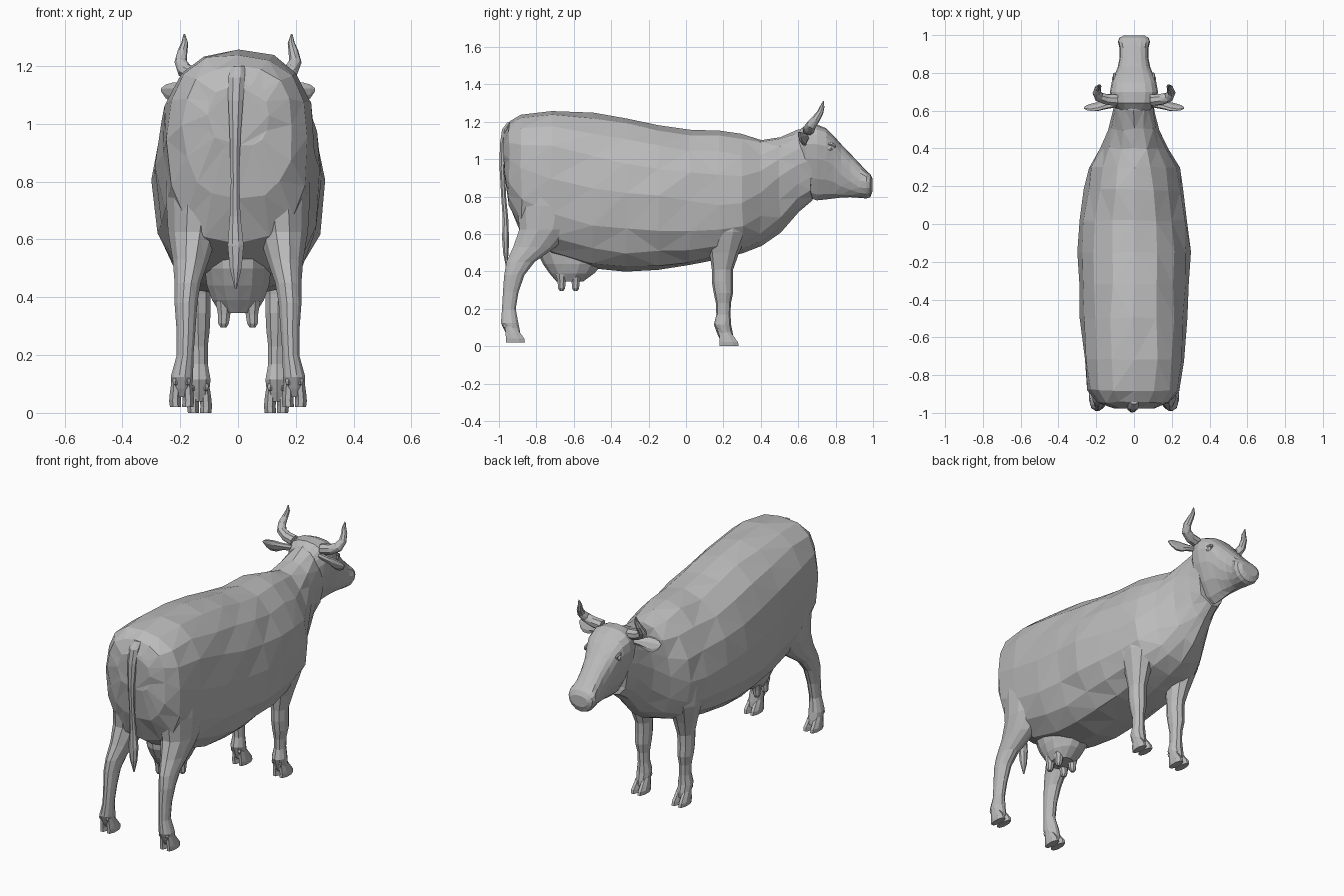
import bpy, bmesh, math, random
from mathutils import Vector

random.seed(4)
grey = bpy.data.materials.new("plain_grey")
grey.diffuse_color = (0.5, 0.5, 0.5, 1)


def make(name, rings, jitter=0.0):
    """Skin a list of equal-sized point rings into a closed flat-faced object."""
    bm = bmesh.new()
    vs = [[bm.verts.new(Vector(p) + Vector([random.uniform(-jitter, jitter) for _ in range(3)]))
           for p in ring] for ring in rings]
    n = len(vs[0])
    for a, b in zip(vs, vs[1:]):
        for i in range(n):
            j = (i + 1) % n
            bm.faces.new((a[i], a[j], b[j], b[i]))
    bm.faces.new(vs[0])
    bm.faces.new(vs[-1])
    bmesh.ops.recalc_face_normals(bm, faces=bm.faces)
    bmesh.ops.triangulate(bm, faces=bm.faces)
    me = bpy.data.meshes.new(name)
    bm.to_mesh(me)
    bm.free()
    me.materials.append(grey)
    ob = bpy.data.objects.new(name, me)
    bpy.context.collection.objects.link(ob)
    return ob


def oval(c, u, v, n=10):
    """Ring around c spanned by the half-axes u and v."""
    c, u, v = Vector(c), Vector(u), Vector(v)
    return [c + u * math.cos(2 * math.pi * (i + .5) / n) + v * math.sin(2 * math.pi * (i + .5) / n)
            for i in range(n)]


def slice_y(y, zb, zt, hw, zw, top=2.5, low=2.5, n=16):
    """Cross-section at y: bottom, top, half width, widest height, squareness above and below."""
    ring = []
    for i in range(n):
        a = 2 * math.pi * i / n
        c, s = math.cos(a), math.sin(a)
        p = top if s > 0 else low
        x = hw * math.copysign(abs(c) ** (2 / p), c)
        k = abs(s) ** (2 / p)
        ring.append((x, y, zw + (zt - zw) * k if s > 0 else zw - (zw - zb) * k))
    return ring


def column(name, rows, s=1, n=10):
    """Horizontal ovals given as x, y, z, x radius, y radius."""
    return make(name, [oval((s * x, y, z), (rx, 0, 0), (0, ry, 0), n) for x, y, z, rx, ry in rows])


def tube(name, pts, radii, n=10):
    """Round tube that follows a path."""
    pts = [Vector(p) for p in pts]
    rings = []
    for i, p in enumerate(pts):
        t = (pts[min(i + 1, len(pts) - 1)] - pts[max(i - 1, 0)]).normalized()
        u = t.cross(Vector((0.3, 1, 0))).normalized()
        rings.append(oval(p, u * radii[i], t.cross(u) * radii[i], n))
    return make(name, rings)


def ball(name, c, r, n=8, rows=6):
    rings = []
    for i in range(rows + 1):
        a = math.pi * (i / rows - .5) * .97
        k = math.cos(a)
        rings.append(oval((c[0], c[1], c[2] + r[2] * math.sin(a)), (r[0] * k, 0, 0), (0, r[1] * k, 0), n))
    return make(name, rings)


# Trunk and neck: round rump, narrow ridge along the back and withers
make("body", [slice_y(*r) for r in (
    (-.972, .92, 1.14, .11, 1.03, 2.3, 2.3), (-.945, .74, 1.205, .19, 1.0, 2.3),
    (-.88, .59, 1.243, .245, .95, 2.4),
    (-.72, .48, 1.26, .265, .9, 2.5), (-.5, .42, 1.245, .283, .85, 2.25), (-.32, .40, 1.22, .292, .82, 2.1),
    (-.15, .41, 1.18, .298, .8, 2.05), (.02, .43, 1.152, .285, .78, 2.05), (.18, .465, 1.156, .262, .76, 2.0),
    (.3, .50, 1.13, .238, .77, 2.0), (.4, .54, 1.107, .178, .82, 2.1), (.5, .61, 1.122, .132, .9, 2.2, 2.2),
    (.6, .715, 1.155, .11, .97, 2.4, 2), (.67, .775, 1.16, .095, .99, 2.4, 2))], jitter=.006)

# Head, wedge-shaped below
make("head", [slice_y(*r) for r in (
    (.60, .88, 1.15, .085, 1.05, 2.4, 1.6), (.64, .80, 1.183, .118, 1.08, 2.5, 1.45),
    (.70, .78, 1.185, .127, 1.08, 2.6, 1.45), (.75, .785, 1.165, .118, 1.07, 2.6, 1.5),
    (.79, .79, 1.125, .102, 1.04, 2.6, 1.6), (.83, .795, 1.08, .086, .98, 2.6, 1.8),
    (.88, .797, 1.028, .076, .93, 2.6, 2), (.93, .793, .975, .076, .885, 2.5, 2.1),
    (.965, .79, .938, .085, .88, 2.4, 2), (.985, .797, .92, .078, .875, 2.3, 2),
    (.998, .83, .895, .055, .868, 2.2, 2))])

# Tail with its tuft
column("tail", (
    (0, -.93, 1.20, .025, .025), (-.005, -.96, 1.16, .032, .025), (-.008, -.975, 1.08, .028, .022),
    (-.01, -.982, .95, .02, .016), (-.01, -.975, .8, .016, .014), (-.01, -.965, .68, .02, .016),
    (-.008, -.965, .58, .03, .02), (-.008, -.963, .5, .022, .016), (-.008, -.96, .43, .004, .004)), n=8)

# Udder and teats
column("udder", (
    (0, -.61, .58, .12, .19), (0, -.61, .50, .118, .185), (0, -.605, .44, .11, .16),
    (0, -.61, .39, .092, .12), (0, -.622, .345, .062, .07)), n=14)
for s in (-1, 1):
    for y in (-.665, -.59):
        column("teat", ((.048, y, .385, .032, .032), (.048, y, .34, .023, .023),
                        (.05, y, .31, .02, .02), (.05, y, .295, .011, .011)), s, 8)


def hooves(name, s, x, y, z):
    """Cloven hoof in two halves with dewclaws behind."""
    for k in (-1, 1):
        cx = x + k * .021
        column(name, ((cx, y - .022, z + .085, .016, .03), (cx, y - .008, z + .052, .021, .042),
                      (cx + k * .002, y + .004, z + .022, .022, .053), (cx, y + .006, z, .021, .055)), s, 8)
        ball("dewclaw", (s * cx, y - .05, z + .09), (.012, .014, .016), 6, 4)


for s in (-1, 1):
    # Shoulder and front leg
    column("front_leg", (
        (.13, .20, .88, .09, .11), (.15, .21, .74, .10, .13), (.15, .215, .61, .088, .117),
        (.142, .205, .5, .064, .079), (.138, .195, .41, .046, .057), (.138, .194, .345, .045, .056),
        (.138, .20, .285, .042, .052), (.136, .20, .23, .033, .04), (.135, .20, .17, .032, .038),
        (.135, .195, .115, .042, .046), (.135, .208, .07, .037, .042), (.135, .215, .04, .034, .036)), s)
    hooves("front_hoof", s, .133, .225, 0)
    # Thigh and hind leg
    column("hind_leg", (
        (.14, -.735, .98, .095, .18), (.14, -.735, .88, .108, .182), (.145, -.735, .75, .108, .172),
        (.155, -.75, .625, .09, .146),
        (.163, -.81, .53, .065, .118), (.174, -.885, .45, .047, .078), (.18, -.918, .38, .041, .056),
        (.18, -.937, .29, .034, .043), (.183, -.947, .2, .03, .038), (.194, -.943, .125, .04, .048),
        (.195, -.93, .085, .036, .043), (.195, -.92, .055, .034, .036)), s, 12)
    hooves("hind_hoof", s, .195, -.918, .02)

    # Horns
    tube("horn", [(s * x, y, z) for x, y, z in (
        (.09, .655, 1.155), (.145, .66, 1.165), (.185, .672, 1.185), (.198, .695, 1.215),
        (.192, .718, 1.25), (.184, .728, 1.28), (.186, .735, 1.31))],
        (.032, .03, .027, .022, .017, .012, .003), 8)

    # Ears: flat drooping leaves
    make("ear", [oval((s * x, y, z), (0, ry, 0), (0, -.4 * rz, rz), 8) for x, y, z, ry, rz in (
        (.09, .64, 1.12, .02, .018), (.15, .63, 1.115, .02, .024), (.19, .622, 1.11, .019, .038),
        (.225, .618, 1.108, .015, .038), (.25, .616, 1.112, .01, .026), (.266, .614, 1.118, .003, .006))])

    # Eyes with lids, and nostrils
    ball("eye", (s * .1, .768, 1.06), (.017, .022, .016))
    tube("eyelid", [(s * .104, .768 + .03 * math.cos(a), 1.062 + .02 * math.sin(a))
                    for a in [math.pi * i / 6 for i in range(7)]], [.004] + [.008] * 5 + [.004], 6)
    ball("nostril", (s * .05, .978, .89), (.02, .014, .018))
